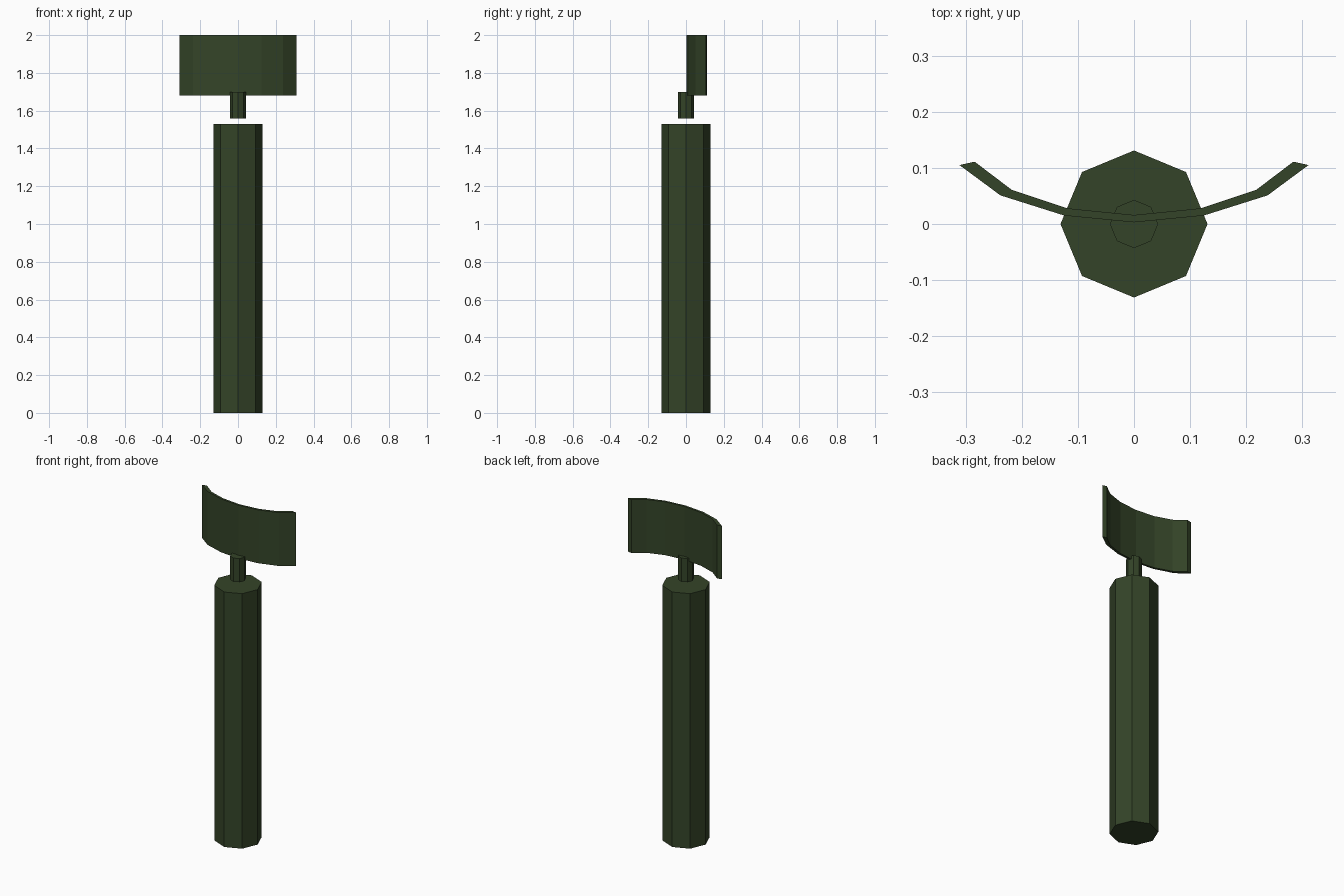
import bpy
import bmesh
from math import cos, sin, tau

if "Cube" in bpy.data.objects:
    bpy.data.objects.remove(bpy.data.objects["Cube"])

olive = bpy.data.materials.new("dark_olive")
olive.diffuse_color = (0.034, 0.057, 0.021, 1.0)
olive.use_nodes = True
olive.node_tree.nodes["Principled BSDF"].inputs["Base Color"].default_value = olive.diffuse_color


def extrude_outline(name, outline, z0, z1):
    """Flat-shaded solid from a counter-clockwise XY outline."""
    bm = bmesh.new()
    face = bm.faces.new([bm.verts.new((x, y, z0)) for x, y in outline])
    result = bmesh.ops.extrude_face_region(bm, geom=[face], use_keep_orig=True)
    for v in result["geom"]:
        if isinstance(v, bmesh.types.BMVert):
            v.co.z = z1
    bmesh.ops.recalc_face_normals(bm, faces=bm.faces)
    mesh = bpy.data.meshes.new(name)
    bm.to_mesh(mesh)
    bm.free()
    mesh.materials.append(olive)
    obj = bpy.data.objects.new(name, mesh)
    bpy.context.collection.objects.link(obj)
    return obj


def octagon(radius):
    return [(radius * cos(tau * i / 8), radius * sin(tau * i / 8)) for i in range(8)]


def mirrored(half):
    """Full left-to-right curve from its right half, starting on x = 0."""
    return [(-x, y) for x, y in half[:0:-1]] + half


# Octagonal post and the thin neck floating just above it
extrude_outline("post", octagon(0.131), 0.0, 1.53)
extrude_outline("neck", octagon(0.043), 1.558, 1.70)

# Curved plate, bending backwards at both ends
front = mirrored([(0, 0.003), (0.124, 0.015), (0.238, 0.051), (0.311, 0.105)])
back = mirrored([(0, 0.016), (0.119, 0.028), (0.218, 0.061), (0.284, 0.111)])
extrude_outline("curved_plate", front + back[::-1], 1.68, 2.0)
